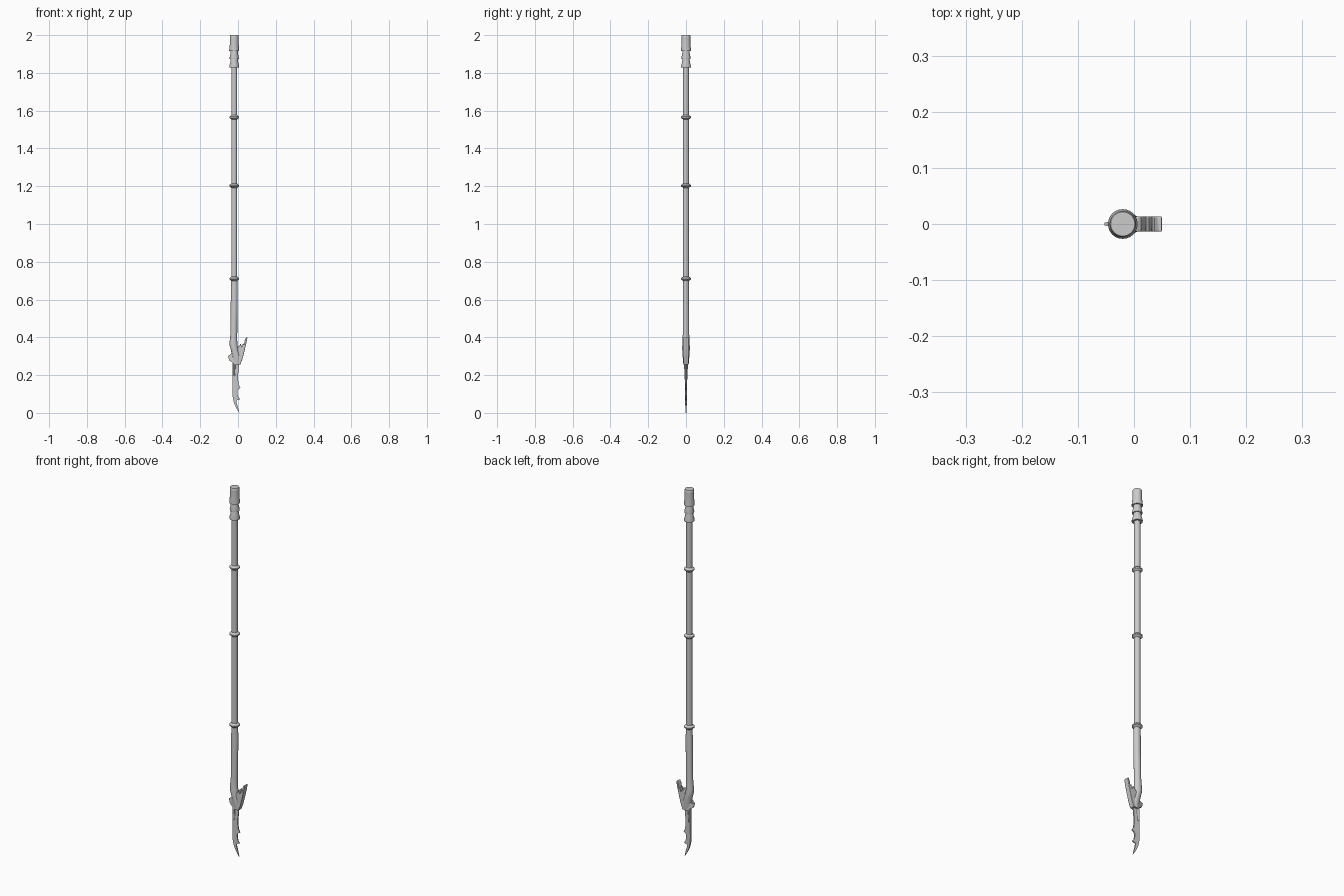
import bpy, bmesh, math

CX = -0.02  # shaft axis


def finish(name, bm, bevel=0.0):
    bmesh.ops.recalc_face_normals(bm, faces=bm.faces[:])
    mesh = bpy.data.meshes.new(name)
    bm.to_mesh(mesh)
    bm.free()
    ob = bpy.data.objects.new(name, mesh)
    bpy.context.collection.objects.link(ob)
    bpy.ops.object.select_all(action='DESELECT')
    ob.select_set(True)
    bpy.context.view_layer.objects.active = ob
    bpy.ops.object.shade_smooth_by_angle(angle=math.radians(35))
    if bevel:
        m = ob.modifiers.new("Bevel", 'BEVEL')
        m.width, m.segments, m.limit_method = bevel, 2, 'ANGLE'
    return ob


def loft(name, stations, n=24):
    """Stack elliptical sections given as (z, centre x, x radius, y radius)."""
    bm = bmesh.new()
    rings = []
    for z, cx, rx, ry in stations:
        rings.append([bm.verts.new((cx + rx * math.cos(2 * math.pi * i / n),
                                    ry * math.sin(2 * math.pi * i / n), z)) for i in range(n)])
    for a, b in zip(rings, rings[1:]):
        for i in range(n):
            bm.faces.new((a[i], a[(i + 1) % n], b[(i + 1) % n], b[i]))
    bm.faces.new(rings[0])
    bm.faces.new(rings[-1])
    return finish(name, bm)


def turned(name, profile):
    return loft(name, [(z, CX, r, r) for z, r in profile])


def plate(name, outline, half, bevel=0.0):
    """Extrude an x-z outline to +-half(x, z) in y."""
    bm = bmesh.new()
    front = [bm.verts.new((x, -half(x, z), z)) for x, z in outline]
    back = [bm.verts.new((x, half(x, z), z)) for x, z in outline]
    n = len(outline)
    caps = [bm.faces.new(front), bm.faces.new(back[::-1])]
    for i in range(n):
        bm.faces.new((front[i], back[i], back[(i + 1) % n], front[(i + 1) % n]))
    if not bevel:
        bmesh.ops.triangulate(bm, faces=caps)
    return finish(name, bm, bevel)


# Shaft
turned("shaft", [(0.69, 0.0155), (1.86, 0.0155)])

# Shaft rings
for k, z in enumerate((0.71, 1.203, 1.565)):
    turned(f"shaft_ring_{k + 1}", [(z - 0.012, 0.015), (z - 0.009, 0.019), (z - 0.003, 0.026),
                                   (z + 0.003, 0.026), (z + 0.009, 0.019), (z + 0.012, 0.015)])

# Pommel with two flared skirts under a slightly waisted cap
turned("pommel_lower_skirt", [(1.828, 0.015), (1.828, 0.026), (1.835, 0.0265), (1.855, 0.021), (1.88, 0.018)])
turned("pommel_upper_skirt", [(1.873, 0.015), (1.873, 0.024), (1.88, 0.0245), (1.90, 0.020), (1.925, 0.018)])
turned("pommel_cap", [(1.915, 0.015), (1.915, 0.0265), (1.922, 0.0265), (1.95, 0.0235),
                      (1.985, 0.0235), (1.996, 0.0235), (2.0, 0.0215)])

# Grip swelling into the guard
loft("grip", [(0.255, -0.006, 0.017, 0.014), (0.28, -0.006, 0.023, 0.016),
              (0.31, -0.011, 0.022, 0.019), (0.335, -0.018, 0.020, 0.020),
              (0.355, -0.023, 0.021, 0.020), (0.38, -0.024, 0.020, 0.018),
              (0.42, -0.022, 0.018, 0.017), (0.50, -0.021, 0.018, 0.017),
              (0.58, -0.020, 0.0185, 0.016), (0.66, -0.0195, 0.018, 0.016),
              (0.70, -0.019, 0.0165, 0.0155)])

# Forked guard prong
plate("guard_prong", [(-0.012, 0.256), (0.012, 0.256), (0.022, 0.28), (0.035, 0.33), (0.044, 0.37),
                      (0.050, 0.40), (0.043, 0.40), (0.036, 0.385), (0.032, 0.362), (0.027, 0.37),
                      (0.021, 0.350), (0.013, 0.368), (0.007, 0.355), (-0.002, 0.35), (-0.012, 0.31)],
      lambda x, z: 0.0135, 0.004)

# Guard spike on the rear side
plate("guard_spike", [(-0.012, 0.258), (-0.028, 0.266), (-0.046, 0.277), (-0.053, 0.301),
                      (-0.040, 0.296), (-0.030, 0.302), (-0.025, 0.32), (-0.012, 0.33)],
      lambda x, z: max(0.002, 0.014 + (x + 0.012) * 0.30))

# Serrated blade, thick spine on the left, thin edge on the right
plate("blade", [(-0.028, 0.265), (-0.028, 0.18), (-0.030, 0.12), (-0.029, 0.09), (-0.022, 0.055),
                (-0.009, 0.025), (0.007, 0.0), (0.000, 0.03), (-0.007, 0.052), (-0.008, 0.066),
                (0.012, 0.073), (0.002, 0.083), (-0.002, 0.098), (-0.003, 0.118),
                (0.002, 0.126), (0.014, 0.132), (0.004, 0.148), (0.001, 0.17), (0.000, 0.20),
                (0.004, 0.235), (0.006, 0.265)],
      lambda x, z: max(0.0015, (0.0045 + 0.012 * z) * min(1.0, 0.55 - x * 16)))

# Raised rib at the root of the blade
loft("blade_rib", [(0.175, -0.020, 0.001, 0.003), (0.20, -0.020, 0.005, 0.0085),
                   (0.265, -0.018, 0.007, 0.010)], 12)
